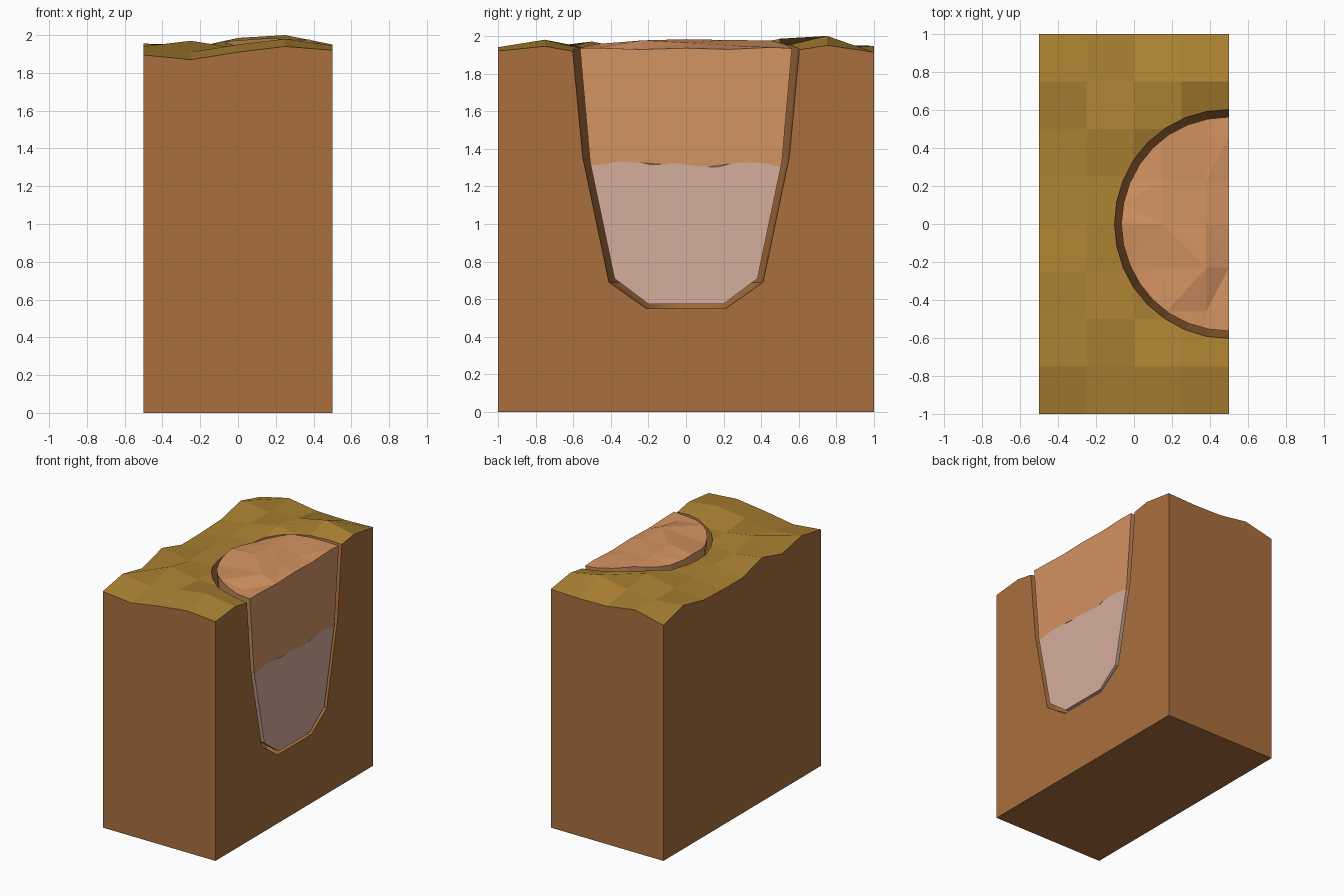
import bpy, bmesh, math, random
from mathutils import Vector

if "Cube" in bpy.data.objects:
    bpy.data.objects.remove(bpy.data.objects["Cube"])

random.seed(7)


def material(name, rgb):
    m = bpy.data.materials.new(name)
    lin = [(c / 255 / 12.92) if c < 11 else ((c / 255 + 0.055) / 1.055) ** 2.4 for c in rgb]
    m.diffuse_color = (*lin, 1)
    m.use_nodes = True
    m.node_tree.nodes["Principled BSDF"].inputs["Base Color"].default_value = m.diffuse_color
    return m


SOIL = material("soil brown", (170, 112, 62))
GRASS = material("dry grass", (172, 130, 50))
CLAY = material("orange clay", (212, 147, 98))
ASH = material("pale pink clay", (212, 174, 157))


def make_object(name, bm, *mats):
    bmesh.ops.recalc_face_normals(bm, faces=bm.faces)
    me = bpy.data.meshes.new(name)
    bm.to_mesh(me)
    bm.free()
    ob = bpy.data.objects.new(name, me)
    bpy.context.collection.objects.link(ob)
    for m in mats:
        me.materials.append(m)
    return ob


def bumpy_block(name, xs, ys, z0, height, *mats):
    """Prism with flat sides and a bumpy grid of quads on top."""
    bm = bmesh.new()
    nx, ny = len(xs), len(ys)
    g = [[bm.verts.new((x, y, height(i, j))) for i, x in enumerate(xs)] for j, y in enumerate(ys)]
    for j in range(ny - 1):
        for i in range(nx - 1):
            bm.faces.new((g[j][i], g[j][i + 1], g[j + 1][i + 1], g[j + 1][i]))
    c = [bm.verts.new((x, y, z0)) for x, y in
         ((xs[0], ys[0]), (xs[-1], ys[0]), (xs[-1], ys[-1]), (xs[0], ys[-1]))]
    sides = [g[0], [r[-1] for r in g], g[-1][::-1], [r[0] for r in g][::-1]]
    for k, top in enumerate(sides):
        bm.faces.new([c[k], c[(k + 1) % 4]] + top[::-1])
    bm.faces.new(c[::-1])
    return make_object(name, bm, *mats)


def bowl(name, profile, *mats, n=32):
    """Solid lathe around the vertical line x = 0.5, y = 0."""
    bm = bmesh.new()
    rings = [[bm.verts.new((0.5 + r * math.cos(2 * math.pi * k / n),
                            r * math.sin(2 * math.pi * k / n), z)) for k in range(n)]
             for r, z in profile]
    for a, b in zip(rings, rings[1:]):
        for k in range(n):
            bm.faces.new((a[k], a[(k + 1) % n], b[(k + 1) % n], b[k]))
    bm.faces.new(rings[0][::-1])
    bm.faces.new(rings[-1])
    return make_object(name, bm, *mats)


def boolean(ob, cutter, op):
    mod = ob.modifiers.new("cut", 'BOOLEAN')
    mod.object, mod.operation, mod.solver = cutter, op, 'EXACT'
    dg = bpy.context.evaluated_depsgraph_get()
    me = bpy.data.meshes.new_from_object(ob.evaluated_get(dg))
    ob.modifiers.clear()
    ob.data = me


def set_single_material(ob, mat):
    ob.data.materials.clear()
    ob.data.materials.append(mat)
    for p in ob.data.polygons:
        p.material_index = 0


# Ground block with uneven grass top (rows run from front to back)
GROUND = [
    (1.895, 1.87, 1.91, 1.94, 1.92),
    (1.94, 1.91, 1.95, 1.98, 1.945),
    (1.89, 1.97, 1.93, 1.92, 1.90),
    (1.957, 1.92, 1.93, 1.93, 1.93),
    (1.888, 1.93, 1.92, 1.93, 1.93),
    (1.89, 1.92, 1.93, 1.93, 1.93),
    (1.90, 1.93, 1.985, 1.94, 1.91),
    (1.955, 1.93, 1.95, 2.00, 1.95),
    (1.89, 1.947, 1.91, 1.905, 1.913),
]
ground = bumpy_block("ground_block", [-0.5 + 0.25 * i for i in range(5)],
                     [-1 + 0.25 * j for j in range(9)], 0,
                     lambda i, j: GROUND[j][i], SOIL, GRASS)

# Half-round pit cut into the right side
pit = bowl("pit_cutter", [(0.21, 0.55), (0.41, 0.69), (0.55, 1.36), (0.605, 1.95), (0.625, 2.2)], SOIL)
pit.hide_render = True
boolean(ground, pit, 'DIFFERENCE')
for p in ground.data.polygons:
    p.material_index = 1 if p.normal.z > 0.7 and p.center.z > 1.8 else 0

# Pit filling: a smaller bowl, trimmed flush with the cut and given a bumpy top
FILL = [(0.20, 0.575), (0.38, 0.71), (0.51, 1.33), (0.565, 1.95), (0.587, 2.2)]
trim = bumpy_block("fill_trim", [-0.31, -0.08, 0.15, 0.38, 0.5],
                   [-0.69 + 0.23 * j for j in range(7)], 0.2,
                   lambda i, j: random.uniform(1.925, 1.95) if i == 4 else random.uniform(1.935, 1.985))
layer = bumpy_block("layer_cutter", [-0.4 + 0.2 * i for i in range(6)],
                    [-0.72 + 0.12 * j for j in range(13)], 0.1,
                    lambda i, j: random.uniform(1.30, 1.345))
trim.hide_render = layer.hide_render = True

lower = bowl("lower_fill", FILL)
boolean(lower, trim, 'INTERSECT')
upper = lower.copy()
upper.data = lower.data.copy()
bpy.context.collection.objects.link(upper)
boolean(lower, layer, 'INTERSECT')
boolean(upper, layer, 'DIFFERENCE')
set_single_material(lower, ASH)

# Break the upper filling into tightly packed chunks, in two courses
seeds = []
for z in (1.48, 1.82):
    course, tries = [], 0
    while len(course) < 15 and tries < 3000:
        tries += 1
        a, r = random.uniform(math.pi / 2, 3 * math.pi / 2), 0.54 * math.sqrt(random.random())
        s = Vector((0.5 + r * math.cos(a), r * math.sin(a), z + random.uniform(-0.04, 0.04)))
        if all((s - t).length > 0.14 for t in course):
            course.append(s)
    seeds += course

source = upper.data
for s in seeds:
    bm = bmesh.new()
    bm.from_mesh(source)
    bmesh.ops.triangulate(bm, faces=bm.faces)
    for t in seeds:
        if t is s or not bm.faces:
            continue
        bmesh.ops.bisect_plane(bm, geom=bm.verts[:] + bm.edges[:] + bm.faces[:], dist=1e-5,
                               plane_co=(s + t) / 2, plane_no=(t - s).normalized(), clear_outer=True)
        rim = [e for e in bm.edges if e.is_boundary]
        if rim:
            bmesh.ops.holes_fill(bm, edges=rim, sides=0)
    if bm.faces:
        set_single_material(make_object("clay_chunk", bm), CLAY)
    else:
        bm.free()

# Remove the helpers
for ob in (pit, trim, layer, upper):
    bpy.data.objects.remove(ob, do_unlink=True)
